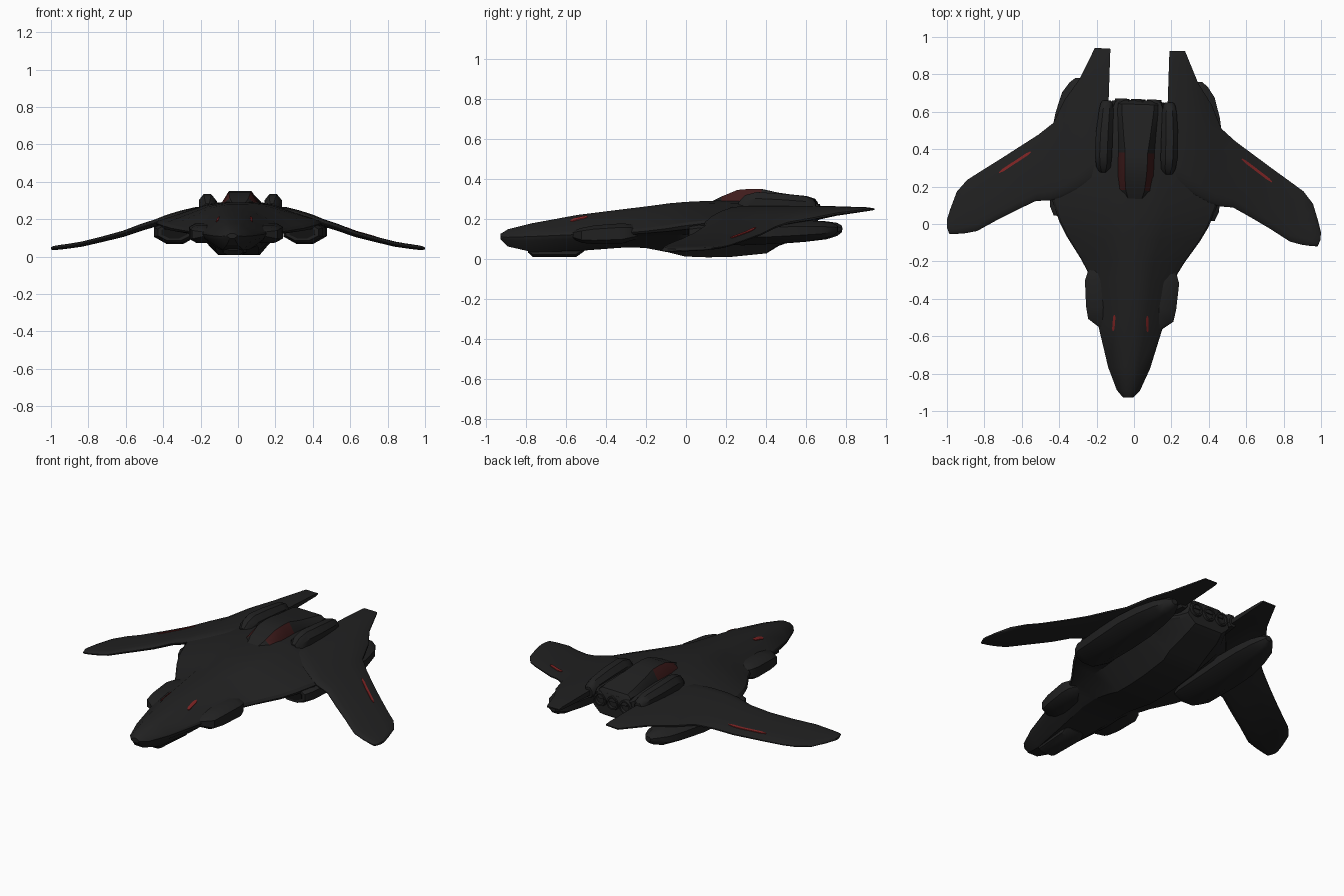
import bpy, bmesh, math
from mathutils import Matrix, Vector
from mathutils.bvhtree import BVHTree

if "Cube" in bpy.data.objects:
    bpy.data.objects.remove(bpy.data.objects["Cube"])

YAW = Matrix.Rotation(-0.034, 4, 'Z')   # the craft sits slightly turned


def material(name, rgb):
    m = bpy.data.materials.new(name)
    m.diffuse_color = (*rgb, 1)
    m.use_nodes = True
    m.node_tree.nodes["Principled BSDF"].inputs["Base Color"].default_value = m.diffuse_color
    return m


BODY = material("charcoal hull", (0.0150, 0.0150, 0.0152))
DARK = material("black recess", (0.006, 0.006, 0.006))
RED = material("red marking", (0.22, 0.018, 0.018))
GLASS = material("dark red glass", (0.050, 0.011, 0.011))


def finish(name, bm, mats, angle=35):
    bmesh.ops.recalc_face_normals(bm, faces=bm.faces)
    bm.transform(YAW)
    me = bpy.data.meshes.new(name)
    bm.to_mesh(me)
    bm.free()
    for m in mats:
        me.materials.append(m)
    me.polygons.foreach_set("use_smooth", [True] * len(me.polygons))
    me.set_sharp_from_angle(angle=math.radians(angle))
    ob = bpy.data.objects.new(name, me)
    bpy.context.collection.objects.link(ob)
    return ob


def loft(name, rings, mats=(BODY,), rule=None, side=1, angle=35):
    """Skin a list of closed rings; rule(centre, normal) picks the material."""
    bm = bmesh.new()
    vs = [[bm.verts.new((p[0] * side, p[1], p[2])) for p in r] for r in rings]
    n = len(rings[0])
    for a, b in zip(vs, vs[1:]):
        for i in range(n):
            j = (i + 1) % n
            bm.faces.new((a[i], a[j], b[j], b[i]))
    bm.faces.new(vs[0])
    bm.faces.new(vs[-1])
    bmesh.ops.recalc_face_normals(bm, faces=bm.faces)
    if rule:
        for f in bm.faces:
            f.material_index = rule(f.calc_center_median(), f.normal)
    return finish(name, bm, mats, angle)


def both(half, y):
    """Half outline (x, z) from top centre to bottom, mirrored to a ring."""
    return [(x, y, z) for x, z in half] + [(-x, y, z) for x, z in reversed(half)]


def box_ring(y, x0, x1, z0, z1, c=0.3):
    """Chamfered rectangle ring at station y."""
    dx, dz = (x1 - x0) * c, (z1 - z0) * c
    return [(x0 + dx, y, z0), (x1 - dx, y, z0), (x1, y, z0 + dz), (x1, y, z1 - dz),
            (x1 - dx, y, z1), (x0 + dx, y, z1), (x0, y, z1 - dz), (x0, y, z0 + dz)]


# Hull: y, flat-top half width, chine half width, keel half width, top, chine, bottom
HULL = [(-.928, .012, .028, .012, .125, .112, .098),
        (-.89, .030, .062, .030, .148, .108, .062),
        (-.77, .050, .112, .055, .178, .112, .035),
        (-.54, .080, .175, .085, .220, .122, .040),
        (-.30, .100, .218, .110, .250, .130, .058),
        (-.20, .110, .275, .115, .262, .138, .055),
        (-.08, .140, .356, .115, .278, .152, .032),
        (.00, .155, .400, .110, .285, .165, .012),
        (.11, .170, .441, .110, .290, .178, .008),
        (.22, .180, .420, .110, .292, .185, .010),
        (.40, .175, .350, .110, .295, .190, .028),
        (.46, .165, .280, .110, .295, .195, .065),
        (.60, .140, .160, .100, .292, .200, .115),
        (.655, .120, .140, .090, .280, .200, .150)]
rings = []
for y, wt, w, wb, zt, zc, zb in HULL:
    mid = min(w * .93, .215)
    zm = zb + (zc - zb) * .72
    rings.append(both([(wt * .4, zt), (wt, zt - (zt - zc) * .13), (w * .97, zc + (zt - zc) * .13),
                       (w, zc), (w * .97, zc - (zc - zb) * .12), (mid, zm), (wb, zb)], y))
hull = loft("hull", rings, angle=28)

# Canopy and spine: y, base half width, top half width, top height
CANOPY = [(.13, .050, .035, .288), (.18, .085, .050, .312), (.26, .098, .058, .345),
          (.32, .100, .060, .350), (.38, .100, .060, .349), (.46, .104, .070, .331),
          (.60, .108, .085, .311), (.64, .108, .085, .300), (.662, .095, .075, .270)]


def glass_rule(c, n):
    return 1 if .18 < c.y < .38 and abs(c.x) > .04 and c.z > .29 else 0


loft("canopy", [both([(wt, z), (wb, .285 if z > .29 else z - .02), (wb, .24)], y)
                for y, wb, wt, z in CANOPY], (BODY, GLASS), glass_rule)

# Wing with swept-back tail fin: x, leading y, trailing y, height, thickness
WING = [(.158, .26, .932, .250, .032), (.241, .22, .934, .248, .034),
        (.317, .17, .765, .226, .042), (.394, .13, .650, .202, .042),
        (.450, .11, .525, .180, .040), (.527, .106, .460, .156, .038),
        (.620, .058, .396, .122, .034), (.730, -.002, .320, .093, .030),
        (.837, -.066, .248, .067, .028), (.900, -.080, .205, .057, .026),
        (.953, -.086, .140, .050, .025), (.985, -.086, .045, .046, .022),
        (1.0, -.050, -.010, .044, .012)]
CHORD = [(0, .12), (.03, .65), (.12, .95), (.35, 1), (.7, .85), (.96, .5), (1, .2)]
wing_rings = []
for x, y0, y1, z, t in WING:
    up = [(x, y0 + (y1 - y0) * f, z + t / 2 * h) for f, h in CHORD]
    wing_rings.append(up + [(p[0], p[1], 2 * z - p[2]) for p in reversed(up)])

# Engine nacelle under each wing: y, inner x, outer x, bottom, top
NACELLE = [(.03, .255, .430, .085, .175), (.08, .240, .452, .072, .190),
           (.30, .235, .460, .068, .195), (.45, .235, .460, .075, .195),
           (.58, .245, .440, .085, .195), (.69, .262, .408, .098, .188),
           (.745, .285, .370, .115, .180), (.770, .305, .340, .135, .165)]

# Humps beside the canopy: y, inner x, outer x, top
HUMP = [(.27, .150, .195, .285), (.30, .135, .212, .318), (.36, .130, .222, .334),
        (.48, .130, .220, .326), (.60, .130, .208, .314), (.64, .135, .200, .300),
        (.655, .145, .190, .280)]

# Cheek pods on the nose: y, outer x, bottom, top
CHEEK = [(-.56, .165, .100, .140), (-.515, .228, .080, .155), (-.45, .241, .074, .168),
         (-.31, .252, .078, .178), (-.265, .238, .092, .172), (-.22, .200, .105, .160)]


def plate(name, target, a, b, width, side):
    """Thin painted plate draped on the target from point a to b."""
    tree = BVHTree.FromPolygons([v.co for v in target.data.vertices],
                                [p.vertices for p in target.data.polygons])
    inv = YAW.inverted()
    a, b = Vector((a[0] * side, a[1])), Vector((b[0] * side, b[1]))
    d = (b - a).normalized()
    across = Vector((-d.y, d.x)) * width / 2
    out = []
    for i in range(9):
        c = a.lerp(b, i / 8)
        w = across * (0.35 if i in (0, 8) else 1)
        ring = []
        for p, dz in ((c - w, -.004), (c + w, -.004), (c + w, .004), (c - w, .004)):
            hit = tree.ray_cast(YAW @ Vector((p.x, p.y, 1)), Vector((0, 0, -1)))[0]
            ring.append((p.x, p.y, (inv @ hit).z + dz))
        out.append(ring)
    loft(name, out, (RED,))


for side, tag in ((1, "right"), (-1, "left")):
    wing = loft(f"wing_{tag}", wing_rings, side=side, angle=40)
    loft(f"nacelle_{tag}", [box_ring(*s) for s in NACELLE], side=side)
    # Dark air intake set in the nacelle front
    loft(f"intake_{tag}", [box_ring(.026, .275, .410, .098, .162), box_ring(.04, .275, .410, .098, .162)],
         (DARK,), side=side)
    loft(f"hump_{tag}", [box_ring(y, x0, x1, .22, z, .28) for y, x0, x1, z in HUMP], side=side)
    loft(f"cheek_{tag}", [box_ring(y, .08, x, z0, z1, .2) for y, x, z0, z1 in CHEEK], side=side)
    plate(f"wing_stripe_{tag}", wing, (.565, .367), (.73, .25), .014, side)
    plate(f"nose_mark_{tag}", hull, (.088, -.49), (.092, -.575), .013, side)

# Pod under the nose
loft("nose_pod", [box_ring(-.79, -.040, .040, .032, .07), box_ring(-.765, -.055, .055, .010, .07, .2),
                  box_ring(-.55, -.065, .065, .010, .07, .2), box_ring(-.51, -.055, .055, .038, .07)])


# Exhaust nozzles at the tail: hollow rings with a dark core
def circle(cx, cz, y, r, n=20):
    return [(cx + r * math.cos(2 * math.pi * i / n), y, cz + r * math.sin(2 * math.pi * i / n))
            for i in range(n)]


for i, cx in enumerate((-.085, 0, .085)):
    loft(f"nozzle_{i + 1}", [circle(cx, .235, y, r) for y, r in
                             ((.60, .045), (.65, .043), (.668, .038), (.668, .029), (.645, .024))],
         (BODY, DARK), lambda c, n: 1 if n.y > .95 and c.y < .66 else 0)
